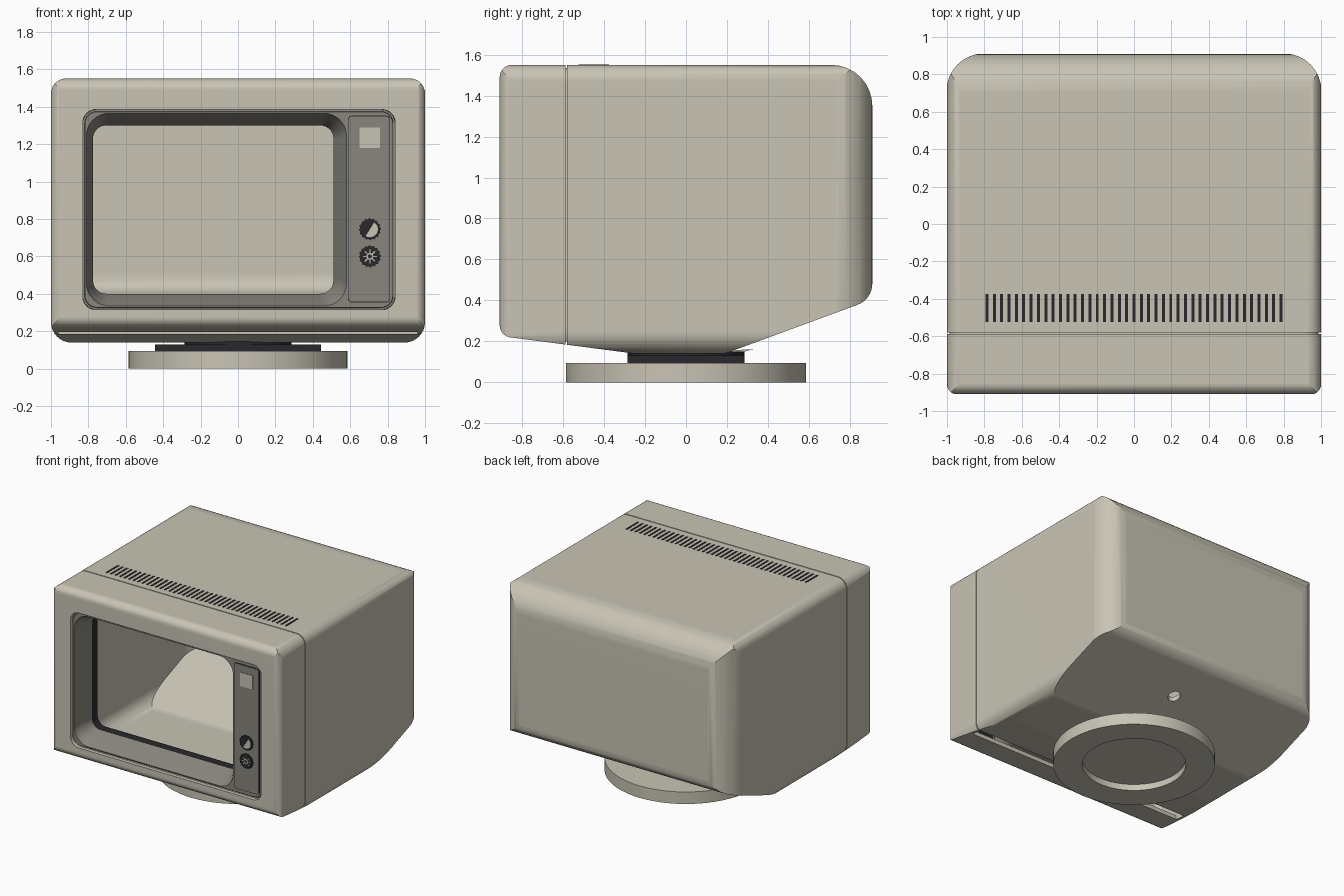
import bpy, bmesh, math
from math import sin, cos, pi, radians

if "Cube" in bpy.data.objects:
    bpy.data.objects.remove(bpy.data.objects["Cube"])


def material(name, rgb):
    m = bpy.data.materials.new(name)
    m.diffuse_color = (*rgb, 1)
    m.use_nodes = True
    m.node_tree.nodes["Principled BSDF"].inputs["Base Color"].default_value = m.diffuse_color
    return m


BEIGE = material("beige plastic", (0.58, 0.55, 0.46))
TAUPE = material("taupe bezel", (0.25, 0.24, 0.205))
DARK = material("dark plastic", (0.022, 0.022, 0.026))


def finish(bm, name, mat):
    bmesh.ops.recalc_face_normals(bm, faces=bm.faces)
    me = bpy.data.meshes.new(name)
    bm.to_mesh(me)
    bm.free()
    me.materials.append(mat)
    ob = bpy.data.objects.new(name, me)
    bpy.context.collection.objects.link(ob)
    return ob


def activate(ob):
    bpy.ops.object.select_all(action='DESELECT')
    ob.select_set(True)
    bpy.context.view_layer.objects.active = ob


def smooth(ob, weighted=False):
    activate(ob)
    bpy.ops.object.shade_smooth_by_angle(angle=radians(30))
    if weighted:
        w = ob.modifiers.new("weighted", 'WEIGHTED_NORMAL')
        w.keep_sharp = True


def fillet(corners, n=8):
    """Round each corner (a, b, radius) of a polygon."""
    out = []
    for i, (px, py, r) in enumerate(corners):
        ax, ay, _ = corners[i - 1]
        bx, by, _ = corners[(i + 1) % len(corners)]
        ua, ub = math.atan2(ay - py, ax - px), math.atan2(by - py, bx - px)
        turn = (ub - ua + pi) % (2 * pi) - pi
        half = abs(turn) / 2
        mid, d = ua + turn / 2, r / sin(half)
        cx, cy = px + d * cos(mid), py + d * sin(mid)
        sweep = (pi - 2 * half) * (-1 if turn > 0 else 1)
        for k in range(n + 1):
            a = mid + pi + sweep * (k / n - 0.5)
            out.append((cx + r * cos(a), cy + r * sin(a)))
    return out


def rect(x0, x1, z0, z1, r, n=8):
    return fillet([(x0, z0, r), (x1, z0, r), (x1, z1, r), (x0, z1, r)], n)


def place(p, axis, t):
    return {'x': (t, p[0], p[1]), 'y': (p[0], t, p[1]), 'z': (p[0], p[1], t)}[axis]


def loft(name, loops, mat, axis='y', caps=True):
    """Skin a list of (2D outline, depth) loops along an axis."""
    bm = bmesh.new()
    rings = [[bm.verts.new(place(p, axis, t)) for p in pts] for pts, t in loops]
    for a, b in zip(rings, rings[1:]):
        for i in range(len(a)):
            bm.faces.new((a[i - 1], a[i], b[i], b[i - 1]))
    if caps:
        bm.faces.new(rings[0])
        bm.faces.new(rings[-1])
    return finish(bm, name, mat)


def prism(name, pts, axis, t0, t1, mat=BEIGE):
    return loft(name, [(pts, t0), (pts, t1)], mat, axis)


def box(name, x0, x1, y0, y1, z0, z1, mat=BEIGE):
    return prism(name, [(x0, y0), (x1, y0), (x1, y1), (x0, y1)], 'z', z0, z1, mat)


def circle(cx, cy, r, n=48, a0=0.0, a1=2 * pi):
    return [(cx + r * cos(a0 + (a1 - a0) * i / n), cy + r * sin(a0 + (a1 - a0) * i / n)) for i in range(n)]


def boolean(ob, cutter, op='DIFFERENCE'):
    m = ob.modifiers.new("cut", 'BOOLEAN')
    m.operation, m.object, m.solver = op, cutter, 'EXACT'
    activate(ob)
    bpy.ops.object.modifier_apply(modifier=m.name)
    bpy.data.objects.remove(cutter)


def hull(name, o):
    """Cabinet volume shrunk by o: side, plan and front outlines intersected."""
    side = fillet([(-0.91 + o, 0.226 + o, 0.06), (-0.25, 0.14 + o, 0.15),
                   (0.19, 0.14 + o, 0.12), (0.91 - o, 0.405 + o, 0.11),
                   (0.91 - o, 1.55 - o, 0.2), (-0.91 + o, 1.55 - o, 0.06)])
    e = o - 0.002
    plan = fillet([(-1 + e, -0.91 + e, 0.06), (1 - e, -0.91 + e, 0.06),
                   (1 - e, 0.91 - e, 0.2), (-1 + e, 0.91 - e, 0.2)])
    f = o - 0.001
    front = fillet([(-1 + o, 0.14 + f, 0.11), (1 - o, 0.14 + f, 0.11),
                    (1 - o, 1.55 - f, 0.08), (-1 + o, 1.55 - f, 0.08)])
    ob = prism(name, side, 'x', -1.1, 1.1)
    boolean(ob, prism("plan", plan, 'z', -0.1, 1.8), 'INTERSECT')
    boolean(ob, prism("front", front, 'y', -1.1, 1.1), 'INTERSECT')
    return ob


# Cabinet: hollow shell with screen opening, seam groove, underside slot and cable hole
cabinet = hull("cabinet", 0)
boolean(cabinet, hull("cavity", 0.03))
boolean(cabinet, prism("opening", rect(-0.83, 0.84, 0.315, 1.385, 0.07), 'y', -1.1, -0.8))
groove = box("groove", -1.2, 1.2, -0.589, -0.581, 0, 1.8)
boolean(groove, hull("groove_core", 0.014))
boolean(cabinet, groove)
boolean(cabinet, box("slot", -0.96, 0.96, -0.67, -0.585, 0, 0.26))
boolean(cabinet, prism("hole", circle(0.1, 0.57, 0.045, 24), 'z', 0, 0.45))
smooth(cabinet, True)

# Bezel: shallow rim, flat plate and funnel around the screen opening
opening = rect(-0.775, 0.51, 0.40, 1.30, 0.07)
bezel = loft("bezel", [
    (rect(-0.832, 0.842, 0.313, 1.387, 0.07), -0.83),
    (rect(-0.829, 0.839, 0.316, 1.384, 0.07), -0.875),
    (rect(-0.82, 0.83, 0.325, 1.375, 0.065), -0.875),
    (rect(-0.818, 0.828, 0.327, 1.373, 0.065), -0.89),
    (rect(-0.81, 0.58, 0.335, 1.365, 0.12), -0.89),
    (rect(-0.80, 0.557, 0.36, 1.342, 0.11), -0.83),
    (rect(-0.795, 0.55, 0.365, 1.335, 0.11), -0.82),
    (opening, -0.72)], TAUPE, caps=False)
smooth(bezel, True)

# Dark gasket behind the funnel
wide = rect(-0.81, 0.545, 0.365, 1.335, 0.09)
gasket = loft("screen_gasket", [(opening, -0.72), (opening, -0.65), (wide, -0.65),
                                (wide, -0.71), (opening, -0.72)], DARK, caps=False)
smooth(gasket)

# Control panel with badge plate
prism("control_panel_gap", rect(0.588, 0.814, 0.354, 1.352, 0.02, 4), 'y', -0.892, -0.885, DARK)
prism("control_panel", rect(0.592, 0.81, 0.358, 1.348, 0.018, 4), 'y', -0.898, -0.885, TAUPE)
prism("badge", rect(0.65, 0.76, 1.18, 1.29, 0.005, 2), 'y', -0.902, -0.896, BEIGE)

# Knurled knobs
KX, KY = 0.705, -0.906
for name, kz in (("contrast_knob", 0.745), ("brightness_knob", 0.60)):
    teeth = [(KX + r * cos(i * pi / 32), kz + r * sin(i * pi / 32))
             for i in range(64) for r in [0.059 if i % 4 < 2 else 0.054]]
    prism(name, teeth, 'y', KY, -0.89, DARK)

# Knob markings: half disc and sun
prism("contrast_mark", circle(KX, 0.745, 0.043, 20, radians(-122), radians(67)), 'y', KY - 0.003, KY + 0.001)
loft("sun_ring", [(circle(KX, 0.6, r, 20), y) for r, y in
                  ((0.018, KY), (0.018, KY - 0.003), (0.011, KY - 0.003), (0.011, KY))], BEIGE, caps=False)
for k in range(8):
    a = k * pi / 4
    ray = [(KX + r * cos(a) - s * sin(a), 0.6 + r * sin(a) + s * cos(a))
           for r, s in ((0.018, -0.003), (0.038, -0.003), (0.038, 0.003), (0.018, 0.003))]
    prism("sun_ray", ray, 'y', KY - 0.003, KY + 0.001)

# Row of top vents
for i in range(41):
    x = (i - 20) * 0.0393
    box("top_vent", x - 0.008, x + 0.008, -0.525, -0.375, 1.545, 1.552, DARK)

# Swivel mount under the cabinet
box("swivel_plate", -0.445, 0.445, -0.285, 0.285, 0.09, 0.13, DARK)
smooth(prism("swivel_disc", circle(0, 0, 0.285), 'z', 0.125, 0.15, DARK))

# Small release tab under the rear slope
prism("release_tab", [(0.10, 0.145), (0.17, 0.131), (0.24, 0.137), (0.33, 0.162), (0.2, 0.155)], 'x', -0.27, -0.12)

# Round foot, recessed underneath
foot = loft("round_foot", [(circle(0, 0, r, 64), z) for r, z in
                           ((0.375, 0.05), (0.375, 0), (0.585, 0), (0.585, 0.095))], BEIGE, 'z')
smooth(foot)
